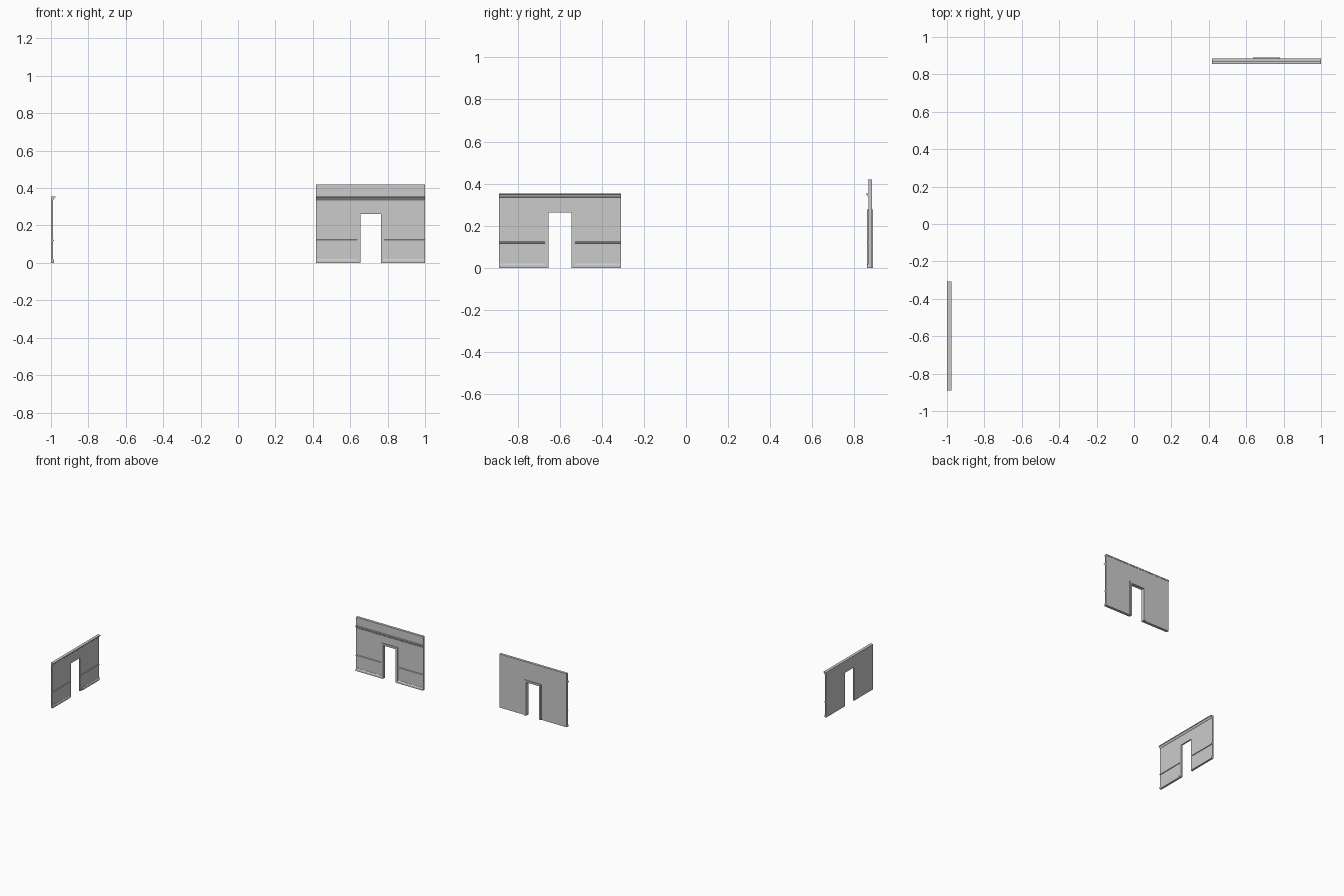
import bpy, bmesh
from mathutils import Vector

if "Cube" in bpy.data.objects:
    bpy.data.objects.remove(bpy.data.objects["Cube"])

HALF, DOOR, TRIM, DOOR_H = 0.291, 0.055, 0.072, 0.262


def extrude(name, points, offset):
    """Extrude a closed polygon along an offset vector."""
    bm = bmesh.new()
    face = bm.faces.new([bm.verts.new(p) for p in points])
    ext = bmesh.ops.extrude_face_region(bm, geom=[face])
    moved = [g for g in ext["geom"] if isinstance(g, bmesh.types.BMVert)]
    bmesh.ops.translate(bm, vec=Vector(offset), verts=moved)
    bmesh.ops.recalc_face_normals(bm, faces=bm.faces)
    me = bpy.data.meshes.new(name)
    bm.to_mesh(me)
    bm.free()
    ob = bpy.data.objects.new(name, me)
    bpy.context.collection.objects.link(ob)
    return ob


def arch(name, place, half, height, d0, d1):
    """Slab with a doorway cut through it, between depths d0 and d1."""
    outline = [(-half, 0), (-half, height), (half, height), (half, 0),
               (DOOR, 0), (DOOR, DOOR_H), (-DOOR, DOOR_H), (-DOOR, 0)]
    a = [place(u, d0, z) for u, z in outline]
    return extrude(name, a, place(0, d1, 0) - place(0, d0, 0))


def moulding(name, place, profile, u0, u1):
    """Run a (depth, height) profile along the wall."""
    return extrude(name, [place(u0, d, z) for d, z in profile],
                   place(u1, 0, 0) - place(u0, 0, 0))


def trims(prefix, place, t, proud):
    # Skirting and chair rail on both sides of the doorway
    p = t + proud
    skirting = [(t, 0), (p, 0), (p, 0.013), (t + proud * 0.3, 0.021), (t, 0.021)]
    rail = [(t, 0.116), (p, 0.118), (p, 0.123), (t, 0.126)]
    for side, (a, b) in {"left": (-HALF, -TRIM), "right": (TRIM, HALF)}.items():
        moulding(f"{prefix}_skirting_{side}", place, skirting, a, b)
        moulding(f"{prefix}_chair_rail_{side}", place, rail, a, b)
    # Flared cornice
    cornice = [(t, 0.335), (t + 0.003, 0.338), (t + 0.006, 0.345),
               (t + 0.012, 0.349), (t + 0.012, 0.354), (t, 0.354)]
    moulding(f"{prefix}_cornice", place, cornice, -HALF, HALF)


# Side wall facing +x
def side(u, d, z):
    return Vector((-1 + d, -0.599 + u, z))


arch("side_wall", side, HALF, 0.354, 0, 0.011)
trims("side", side, 0.011, 0.005)


# Back wall facing -y
def back(u, d, z):
    return Vector((0.709 + u, 0.883 - d, z))


arch("back_wall", back, HALF, 0.418, 0, 0.016)
trims("back", back, 0.016, 0.006)

# Thin cap along the top of the back wall
moulding("back_wall_cap", back,
         [(-0.002, 0.41), (0.018, 0.41), (0.018, 0.42), (-0.002, 0.42)], -HALF, HALF)

# Door casings on both faces of the back wall
arch("door_casing_front", back, TRIM, 0.277, 0.016, 0.022)
arch("door_casing_rear", back, TRIM, 0.277, -0.007, 0)
